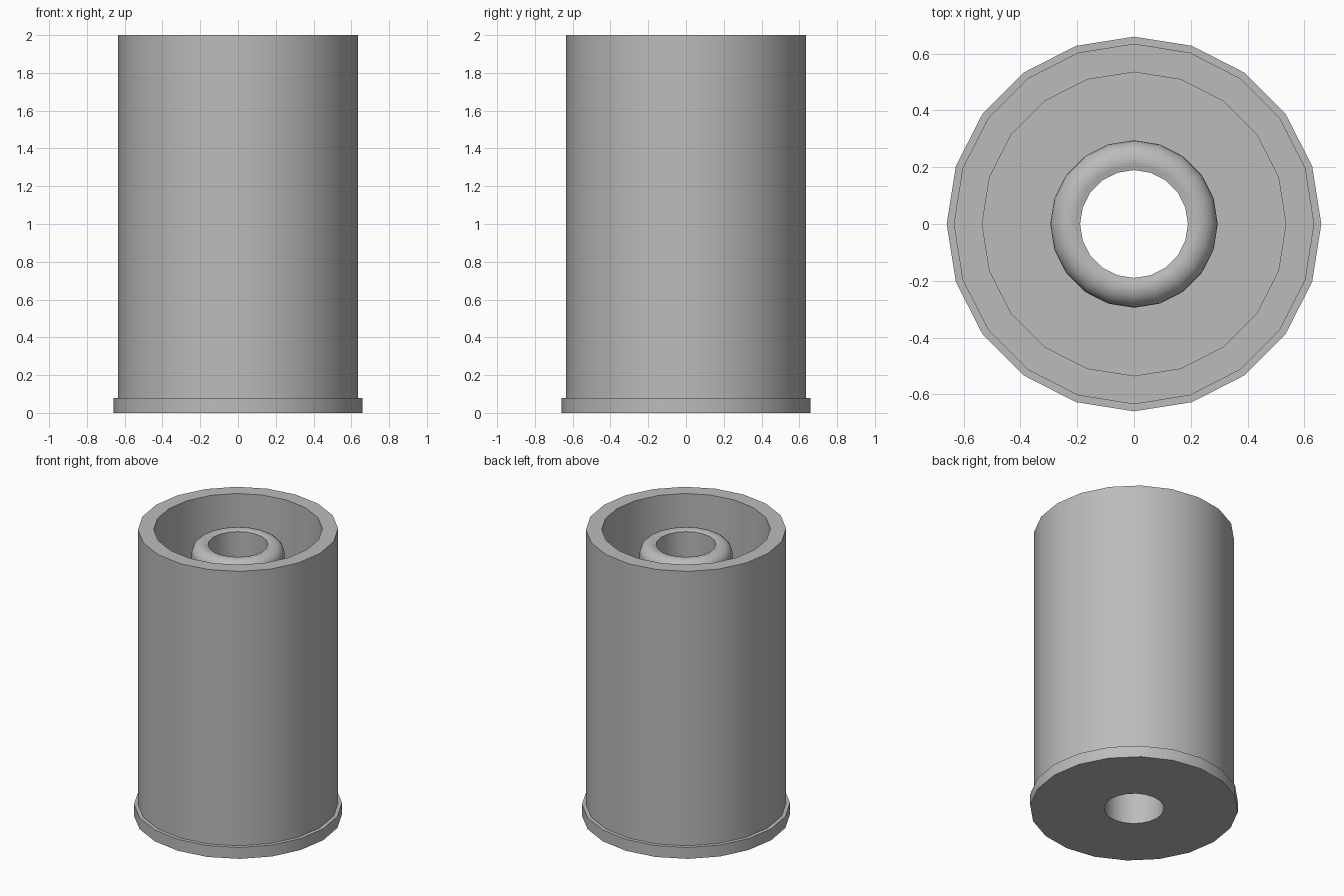
import bpy, bmesh
from math import sin, cos, pi, radians

cube = bpy.data.objects.get("Cube")
if cube:
    bpy.data.objects.remove(cube, do_unlink=True)

SIDES = 20
HOLE, TUBE, INNER, OUTER, FLANGE = 0.19, 0.295, 0.535, 0.635, 0.66
BASE, TOP = 0.08, 2.0

grey = bpy.data.materials.new("plain grey")
grey.use_nodes = True
colour = (0.5, 0.5, 0.5, 1)
grey.diffuse_color = colour
grey.node_tree.nodes["Principled BSDF"].inputs["Base Color"].default_value = colour


def lathe(name, profile, closed=False):
    """Revolve (radius, z) points about z; counterclockwise points face outward."""
    bm = bmesh.new()
    rings = [[bm.verts.new((r * cos(2 * pi * j / SIDES), r * sin(2 * pi * j / SIDES), z))
              for j in range(SIDES)] for r, z in profile]
    pairs = list(zip(rings, rings[1:]))
    if closed:
        pairs.append((rings[-1], rings[0]))
    for a, b in pairs:
        for j in range(SIDES):
            k = (j + 1) % SIDES
            bm.faces.new((a[j], a[k], b[k], b[j]))
    mesh = bpy.data.meshes.new(name)
    bm.to_mesh(mesh)
    bm.free()
    mesh.materials.append(grey)
    obj = bpy.data.objects.new(name, mesh)
    bpy.context.collection.objects.link(obj)
    bpy.ops.object.select_all(action='DESELECT')
    obj.select_set(True)
    bpy.context.view_layer.objects.active = obj
    bpy.ops.object.shade_smooth_by_angle(angle=radians(30))
    return obj


# Base plate with a central hole
lathe("base_flange", [(HOLE, 0), (FLANGE, 0), (FLANGE, BASE), (HOLE, BASE)], closed=True)

# Open-topped cylindrical wall
lathe("outer_wall", [(OUTER, BASE), (OUTER, TOP), (INNER, TOP), (INNER, BASE)])

# Central tube with a rounded lip
lip = 0.07
lip_z = 1.833
arc = [(TUBE - lip + lip * cos(a), lip_z + lip * sin(a))
       for a in (radians(120) * i / 8 for i in range(9))]
lathe("inner_tube", [(TUBE, BASE)] + arc + [(HOLE, arc[-1][1]), (HOLE, BASE)])
